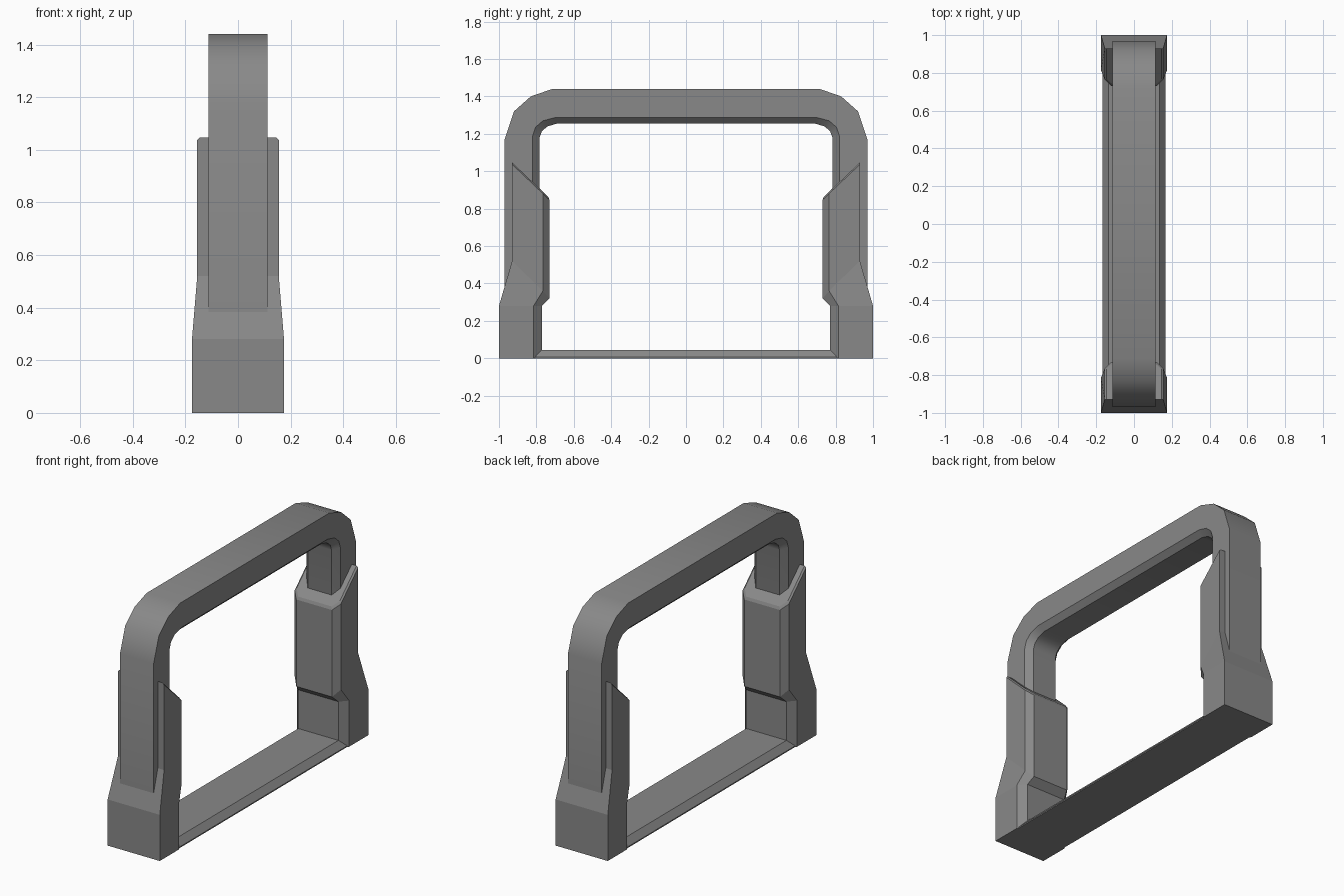
import bpy
import bmesh
import math

cube = bpy.data.objects.get("Cube")
if cube:
    bpy.data.objects.remove(cube, do_unlink=True)

grey = bpy.data.materials.new("mid grey")
grey.use_nodes = True
color = (0.25, 0.25, 0.25, 1)
grey.diffuse_color = color
grey.node_tree.nodes["Principled BSDF"].inputs["Base Color"].default_value = color


def loft(name, rings, smooth_angle=None):
    """Skin closed rings of equal length and cap both ends."""
    bm = bmesh.new()
    rows = [[bm.verts.new(p) for p in ring] for ring in rings]
    for a, b in zip(rows, rows[1:]):
        for i in range(len(a)):
            j = (i + 1) % len(a)
            bm.faces.new((a[i], a[j], b[j], b[i]))
    bm.faces.new(rows[0][::-1])
    bm.faces.new(rows[-1])
    bmesh.ops.recalc_face_normals(bm, faces=bm.faces)
    mesh = bpy.data.meshes.new(name)
    bm.to_mesh(mesh)
    bm.free()
    mesh.materials.append(grey)
    obj = bpy.data.objects.new(name, mesh)
    bpy.context.collection.objects.link(obj)
    if smooth_angle:
        bpy.ops.object.select_all(action="DESELECT")
        obj.select_set(True)
        bpy.context.view_layer.objects.active = obj
        bpy.ops.object.shade_smooth_by_angle(angle=math.radians(smooth_angle))
    return obj


def ring(half, half_in, outer, edge, inner, side=1):
    """Six-sided section with its two inner corners cut off."""
    right = [(half, *outer), (half, *edge), (half_in, *inner)]
    points = right + [(-x, y, z) for x, y, z in reversed(right)]
    return [(x, y * side, z) for x, y, z in points]


# Arched handle: outer, side and inner outlines of one half
outer = [(-.97, .1), (-.97, 1.17), (-.92, 1.32), (-.83, 1.40), (-.715, 1.44)]
edge = [(-.82, .1), (-.82, 1.19), (-.805, 1.235), (-.765, 1.27), (-.70, 1.287)]
inner = [(-.783, .1), (-.783, 1.18), (-.77, 1.215), (-.74, 1.24), (-.69, 1.255)]
half_path = list(zip(outer, edge, inner))
arch = [ring(.113, .08, *s) for s in half_path]
arch += [ring(.113, .08, *s, side=-1) for s in reversed(half_path)]
loft("arched_handle", arch, 30)

# Sleeves around the handle legs, flaring into feet
levels = [
    (.175, .135, (-1, 0), (-.815, 0), (-.77, 0)),
    (.175, .135, (-1, .28), (-.815, .28), (-.77, .28)),
    (.155, .12, (-.93, .52), (-.765, .36), (-.73, .32)),
    (.155, .12, (-.93, 1.037), (-.765, .88), (-.73, .847)),
    (.145, .112, (-.93, 1.047), (-.769, .894), (-.737, .864)),
]
for name, side in (("front_sleeve", 1), ("back_sleeve", -1)):
    loft(name, [ring(*level, side=side) for level in levels])

# Base bar with sloping long edges
section = [(-.168, 0), (.168, 0), (.168, .007), (.135, .045), (-.135, .045), (-.168, .007)]
loft("base_bar", [[(x, y, z) for x, z in section] for y in (-.82, .82)])
